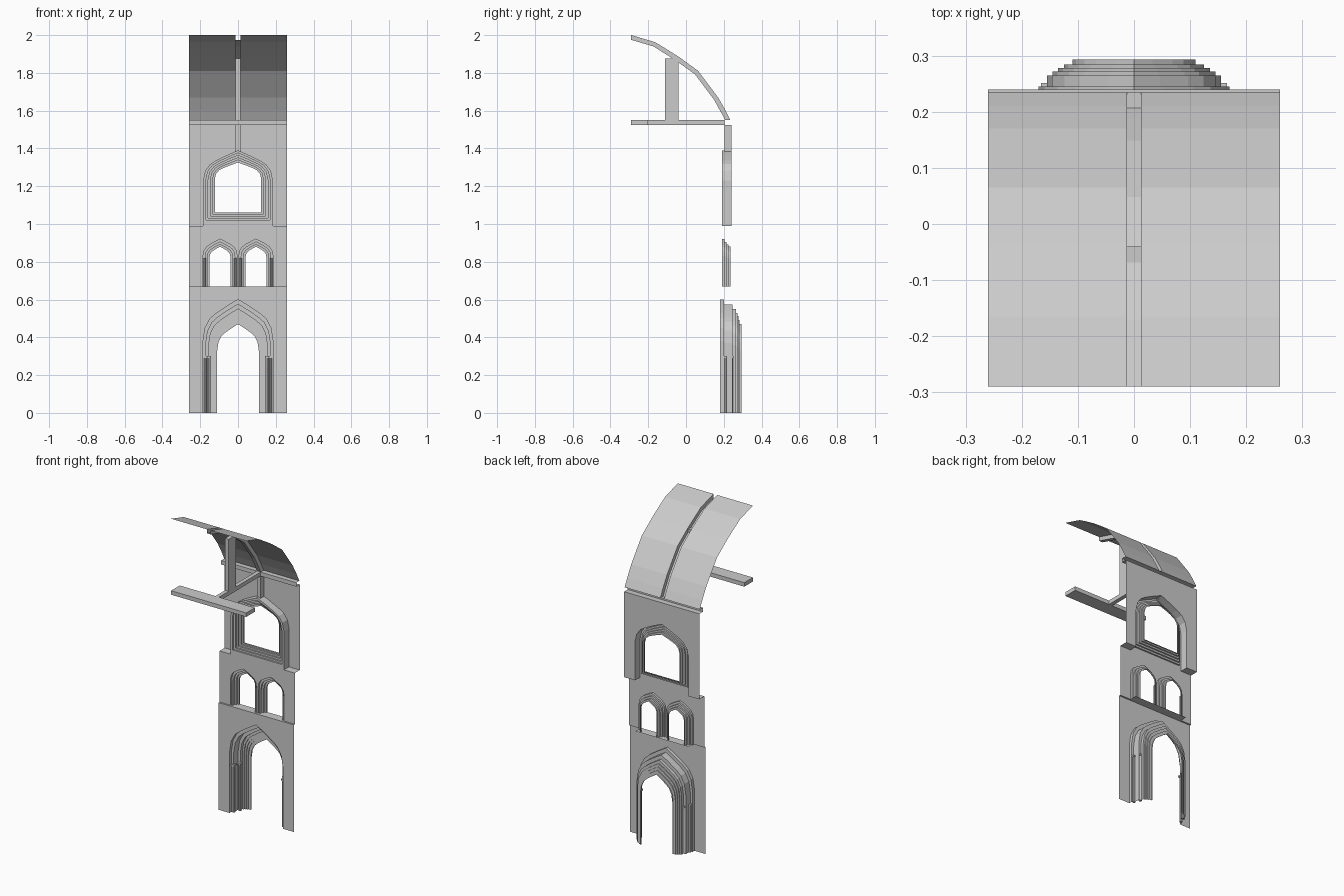
import bpy, bmesh, math

if "Cube" in bpy.data.objects:
    bpy.data.objects.remove(bpy.data.objects["Cube"])

W = 0.26       # half width of the bay
RIB = 0.0125   # half width of ribs


def make(name, faces):
    """One mesh object from a list of polygons (each a list of points)."""
    bm = bmesh.new()
    for f in faces:
        bm.faces.new([bm.verts.new(p) for p in f])
    bmesh.ops.remove_doubles(bm, verts=bm.verts, dist=1e-5)
    bmesh.ops.recalc_face_normals(bm, faces=bm.faces)
    me = bpy.data.meshes.new(name)
    bm.to_mesh(me)
    bm.free()
    ob = bpy.data.objects.new(name, me)
    bpy.context.collection.objects.link(ob)
    return ob


def box(name, x0, x1, y0, y1, z0, z1):
    bpy.ops.mesh.primitive_cube_add(size=1, location=((x0+x1)/2, (y0+y1)/2, (z0+z1)/2))
    ob = bpy.context.object
    ob.name = name
    ob.scale = (x1-x0, y1-y0, z1-z0)
    return ob


def shaft(name, x, y, r, z0, z1):
    bpy.ops.mesh.primitive_cylinder_add(vertices=8, radius=r, depth=z1-z0,
                                        location=(x, y, (z0+z1)/2))
    bpy.context.object.name = name


def arch(cx, hw, base, spring, apex):
    """Pointed arch outline, left foot to right foot, as (x, z)."""
    rise = apex - spring
    side = [(1, 0), (0.94, 0.32), (0.80, 0.54), (0.62, 0.67), (0.30, 0.85)]
    left = [(cx-hw, base)] + [(cx-hw*a, spring+rise*b) for a, b in side]
    right = [(2*cx-x, z) for x, z in reversed(left)]
    return left + [(cx, apex)] + right


def strip(a, ya, b, yb, closed=False):
    """Quads between two outlines lying at depths ya and yb."""
    n = len(a)
    out = []
    for i in range(n if closed else n-1):
        j = (i+1) % n
        out.append([(a[i][0], ya, a[i][1]), (a[j][0], ya, a[j][1]),
                    (b[j][0], yb, b[j][1]), (b[i][0], yb, b[i][1])])
    return out


def stepped(rings, y, closed=False):
    """Receding orders: rings is a list of (outline, depth of its soffit)."""
    faces = []
    for k, (o, y1) in enumerate(rings):
        faces += strip(o, y, o, y1, closed)
        if k+1 < len(rings):
            faces += strip(o, y1, rings[k+1][0], y1, closed)
        y = y1
    return faces


def wall(name, y, z0, z1, outlines):
    """Flat wall sheet with arched openings that reach its foot."""
    pts = [(-W, z0)]
    for o in outlines:
        pts += o
    pts += [(W, z0), (W, z1), (-W, z1)]
    return make(name, [[(x, y, z) for x, z in pts]])


def ledge(x0, x1, y0, y1, z):
    return [(x0, y0, z), (x1, y0, z), (x1, y1, z), (x0, y1, z)]


# ground-storey arcade: deep stepped pointed arch
orders = [(.185, .380, .600, .200), (.170, .370, .575, .245), (.155, .360, .550, .265),
          (.145, .353, .530, .272), (.135, .346, .512, .278), (.125, .338, .493, .284),
          (.110, .330, .470, .293)]
rings = [(arch(0, hw, 0, s, a), y) for hw, s, a, y in orders]
wall("arcade_wall", .18, 0, .67, [rings[0][0]])
make("arcade_arch", stepped(rings, .18))
for s in (-1, 1):
    for x, y in ((.172, .205), (.155, .240)):
        shaft("arcade_shaft", s*x, y, .009, 0, .29)
        box("arcade_capital", s*x-.011, s*x+.011, y-.011, y+.011, .29, .30)

# middle storey: twin stepped arches
pair = []
for cx in (-.095, .095):
    rr = [(arch(cx, hw, .67, s, a), y) for hw, s, a, y in
          ((.090, .830, .920, .203), (.078, .827, .905, .214),
           (.067, .823, .892, .225), (.056, .820, .880, .235))]
    pair.append(rr[0][0])
    make("gallery_arch", stepped(rr, .19))
    for s in (-1, 1):
        shaft("gallery_shaft", cx+s*.081, .198, .006, .67, .82)
wall("gallery_wall", .19, .67, .99, pair)
make("gallery_ledge", [ledge(-W, W, .18, .19, .67), ledge(-.185, .185, .19, .235, .67)])

# upper storey: window frame standing forward of the set-back wall
frame = arch(0, .185, .99, 1.23, 1.39)
wall("window_wall", .24, .99, 1.525, [frame])
lights = [(arch(0, hw, b, s, a), y) for hw, b, s, a, y in
          ((.170, 1.020, 1.232, 1.376, .200), (.158, 1.031, 1.234, 1.363, .210),
           (.146, 1.042, 1.236, 1.350, .220), (.134, 1.052, 1.238, 1.338, .230),
           (.123, 1.060, 1.240, 1.325, .240))]
make("window_frame", strip(frame, .24, frame, .19)
     + strip(frame, .19, lights[0][0], .19, True) + stepped(lights, .19, True))
make("window_ledge", [ledge(-W, -.185, .19, .24, .99), ledge(.185, W, .19, .24, .99)])

# wall rib above the window, open at its back
rib = [(-RIB, .24), (-RIB, .205), (RIB, .205), (RIB, .24)]
make("wall_rib", [[(a[0], a[1], 1.385), (b[0], b[1], 1.385), (b[0], b[1], 1.525),
                   (a[0], a[1], 1.525)] for a, b in zip(rib, rib[1:])])

# cornice channel at the wall head
cor = [(.24, 1.525), (.205, 1.525), (.205, 1.55), (.235, 1.55)]
make("cornice", [[(-W, *a), (W, *a), (W, *b), (-W, *b)] for a, b in zip(cor, cor[1:])])

# curved vault in two halves, with a sunken rib channel between them
top = [(-.29, 2.0), (-.165, 1.963), (-.105, 1.927), (-.035, 1.883), (.065, 1.81),
       (.17, 1.67), (.21, 1.60), (.235, 1.55)]
low = [(-.29, 1.975), (-.172, 1.94), (-.118, 1.906), (-.05, 1.863), (.048, 1.792),
       (.149, 1.657), (.187, 1.588), (.207, 1.55)]
for s in (-1, 1):
    make("vault_half", [[(s*RIB, *a), (s*W, *a), (s*W, *b), (s*RIB, *b)]
                        for a, b in zip(top, top[1:])])
channel = []
for i in range(len(top)-1):
    channel.append([(-RIB, *low[i]), (RIB, *low[i]), (RIB, *low[i+1]), (-RIB, *low[i+1])])
    for x in (-RIB, RIB):
        channel.append([(x, *top[i]), (x, *top[i+1]), (x, *low[i+1]), (x, *low[i])])
make("vault_rib", channel)

# roof timbers
box("cross_beam", -W, W, -.29, -.205, 1.525, 1.55)
box("tie_beam", -RIB, RIB, -.205, .205, 1.525, 1.55)
box("post", -RIB, RIB, -.11, -.04, 1.55, 1.875)
